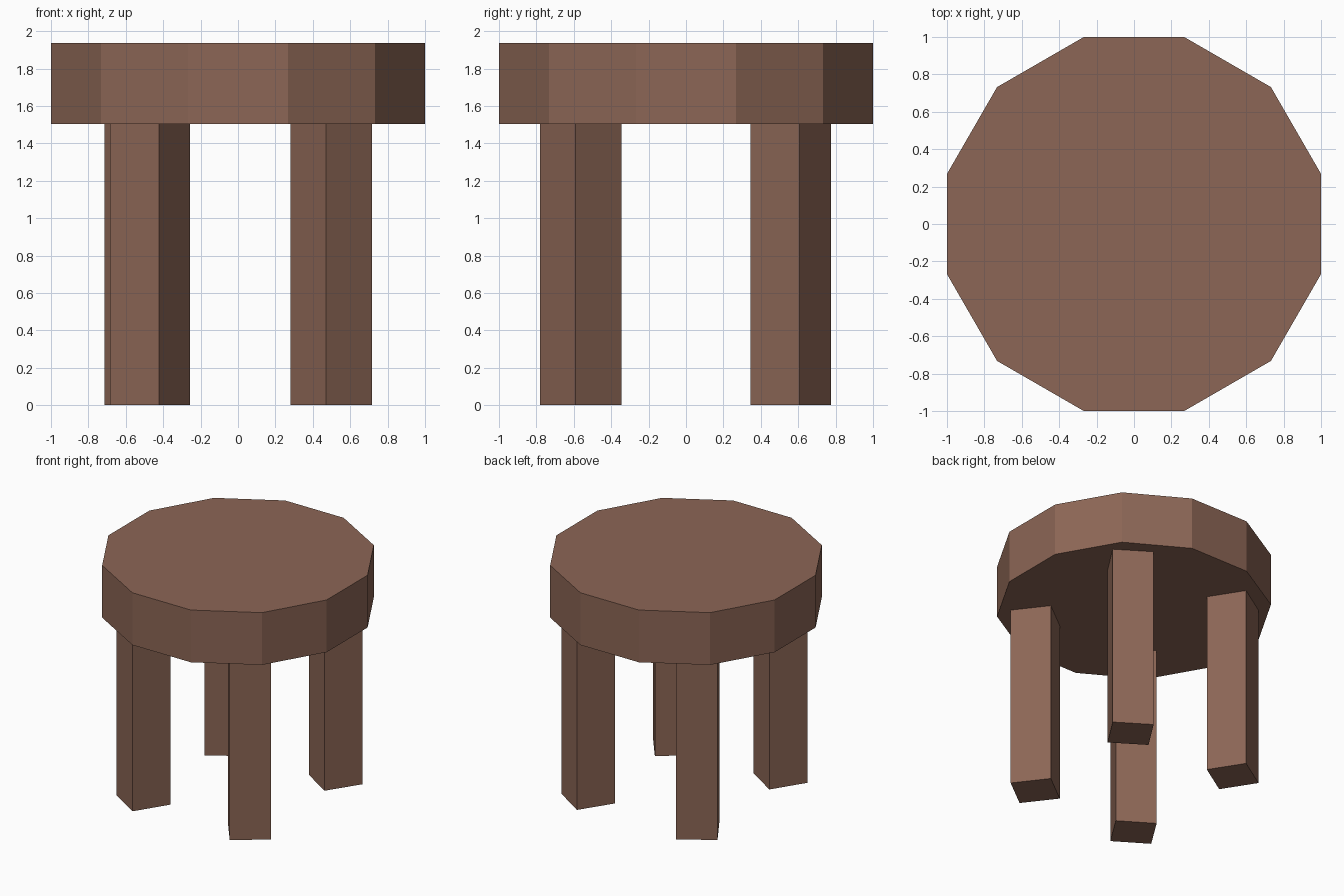
import bpy, math

if "Cube" in bpy.data.objects:
    bpy.data.objects.remove(bpy.data.objects["Cube"])

wood = bpy.data.materials.new("brown wood")
wood.diffuse_color = (0.262, 0.133, 0.092, 1.0)
wood.use_nodes = True
wood.node_tree.nodes["Principled BSDF"].inputs["Base Color"].default_value = wood.diffuse_color


def prism(name, sides, radius, centre, z0, z1, first_angle):
    """Upright flat-sided prism with its first corner at first_angle degrees."""
    ring = []
    for i in range(sides):
        a = math.radians(first_angle + i * 360 / sides)
        ring.append((centre[0] + radius * math.cos(a), centre[1] + radius * math.sin(a)))
    verts = [(x, y, z) for z in (z0, z1) for x, y in ring]
    faces = [tuple(reversed(range(sides))), tuple(range(sides, 2 * sides))]
    for i in range(sides):
        j = (i + 1) % sides
        faces.append((i, j, sides + j, sides + i))
    mesh = bpy.data.meshes.new(name)
    mesh.from_pydata(verts, [], faces)
    mesh.materials.append(wood)
    obj = bpy.data.objects.new(name, mesh)
    bpy.context.collection.objects.link(obj)
    return obj


SEAT_BOTTOM, SEAT_TOP = 1.503, 1.936
LEG_SIDE = 0.31

# Twelve-sided seat slab, flats facing the axes
prism("seat", 12, 1 / math.cos(math.pi / 12), (0, 0), SEAT_BOTTOM, SEAT_TOP, 15)

# Square legs, each turned a little differently: centre and face direction
legs = {
    "front_right_leg": ((0.499, -0.563), 37.5),
    "back_right_leg": ((0.503, 0.560), 57.0),
    "back_left_leg": ((-0.500, 0.560), 32.5),
    "front_left_leg": ((-0.470, -0.566), 57.6),
}
for name, (centre, facing) in legs.items():
    prism(name, 4, LEG_SIDE / math.sqrt(2), centre, 0, SEAT_BOTTOM, facing + 45)
